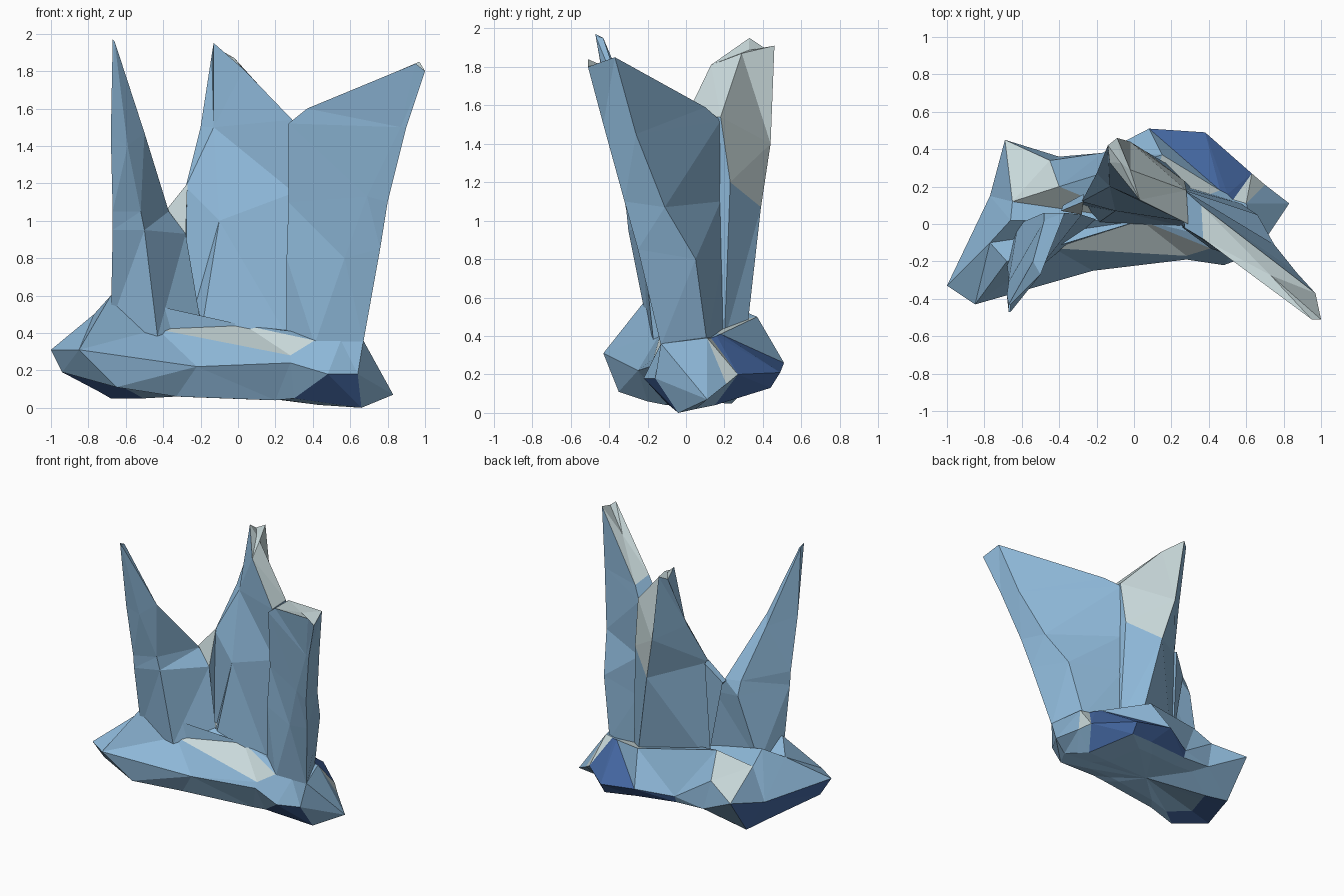
import bpy
import bmesh
from mathutils import Vector

default_cube = bpy.data.objects.get("Cube")
if default_cube:
    bpy.data.objects.remove(default_cube, do_unlink=True)


def make_material(name, colour):
    material = bpy.data.materials.new(name)
    material.use_nodes = True
    material.diffuse_color = (*colour, 1)
    shader = material.node_tree.nodes["Principled BSDF"]
    shader.inputs["Base Color"].default_value = (*colour, 1)
    shader.inputs["Roughness"].default_value = 0.8
    return material


MATERIALS = [
    make_material("ice_blue", (0.27, 0.48, 0.69)),
    make_material("pale_frost", (0.58, 0.69, 0.70)),
    make_material("deep_blue", (0.06, 0.14, 0.37)),
]
BLUE, FROST, DEEP = range(len(MATERIALS))


def add_fan(bm, loop, colour, paint):
    """Close a loop with triangles around its middle; paint maps segments to materials."""
    hub = bm.verts.new(sum((v.co for v in loop), Vector()) / len(loop))
    for seg, corner in enumerate(loop):
        face = bm.faces.new((corner, loop[(seg + 1) % len(loop)], hub))
        face.material_index = paint.get(seg, colour)


def loft_rock(name, rings, bottom=None, top=BLUE, side_paint=None, top_paint=None):
    """Skin a stack of rings into a faceted rock; the bottom stays open unless coloured.

    side_paint maps (level, segment) to a material, top_paint maps a segment."""
    side_paint = side_paint or {}
    bm = bmesh.new()
    loops = [[bm.verts.new(point) for point in ring] for ring in rings]
    count = len(loops[0])

    # faceted sides
    for level, (lower, upper) in enumerate(zip(loops, loops[1:])):
        for seg in range(count):
            after = (seg + 1) % count
            face = bm.faces.new((lower[seg], lower[after], upper[after], upper[seg]))
            face.material_index = side_paint.get((level, seg), BLUE)

    # fan caps
    add_fan(bm, loops[-1], top, top_paint or {})
    if bottom is not None:
        add_fan(bm, loops[0], bottom, {})

    bmesh.ops.triangulate(bm, faces=bm.faces[:], quad_method='SHORT_EDGE')
    bmesh.ops.recalc_face_normals(bm, faces=bm.faces[:])
    mesh = bpy.data.meshes.new(name)
    bm.to_mesh(mesh)
    bm.free()
    for material in MATERIALS:
        mesh.materials.append(material)
    rock = bpy.data.objects.new(name, mesh)
    bpy.context.collection.objects.link(rock)
    return rock


# Crescent base: sole, underside, widest outline, upper rim
underside = [
    (-.94, -.28, .19), (-.65, -.35, .11), (-.33, -.2, .06), (.2, -.1, .04),
    (.3, -.1, .05), (.66, -.04, 0), (.7, .05, .02), (.62, .1, .03), (.55, .15, .04),
    (.38, .44, .13), (.18, .41, .15), (-.17, .36, .17), (-.4, .36, .18),
    (-.68, .24, .05), (-.75, .1, .09),
]
outline = [
    (-1, -.33, .31), (-.85, -.43, .31), (-.22, -.25, .22), (.28, -.19, .24),
    (.48, -.22, .18), (.64, -.16, .18), (.83, .11, .07), (.7, .21, .15), (.63, .27, .2),
    (.38, .49, .21), (.08, .51, .26), (-.17, .38, .22), (-.45, .34, .4),
    (-.69, .45, .33), (-.77, .15, .25),
]
rim = [
    (-.77, -.1, .5), (-.68, -.2, .6), (-.43, -.13, .42), (.28, -.17, .28),
    (.41, -.13, .36), (.55, -.13, .36), (.67, -.13, .36), (.6, .11, .39), (.53, .13, .39),
    (.5, .16, .4), (.46, .18, .41), (.15, .37, .5), (-.4, .2, .57),
    (-.65, .12, .48), (-.66, .02, .58),
]
sole_centre = Vector((-.1, .1, .05))
sole = [sole_centre.lerp(Vector(point), 0.7) for point in underside]
loft_rock(
    "base_rock", [sole, underside, outline, rim], bottom=BLUE,
    side_paint={(0, 13): DEEP, (0, 14): DEEP, (0, 0): DEEP,
                (1, 13): DEEP, (1, 14): DEEP, (1, 4): DEEP,
                (1, 8): DEEP, (1, 9): DEEP, (1, 10): DEEP,
                (2, 8): DEEP, (2, 9): DEEP, (2, 7): FROST, (2, 12): FROST},
    top_paint={2: FROST, 3: FROST, 10: FROST, 12: FROST},
)

# Slender spike: outer edge, front, inner edge, back
loft_rock("right_spike", [
    [(-.68, -.2, .45), (-.43, -.17, .38), (-.19, .02, .4), (-.62, .0, .45)],
    [(-.67, -.3, .95), (-.5, -.23, .95), (-.28, .05, .93), (-.48, .06, .95)],
    [(-.67, -.31, 1.05), (-.52, -.24, 1.05), (-.37, .06, 1.05), (-.48, .02, 1.05)],
    [(-.68, -.38, 1.45), (-.59, -.35, 1.4), (-.5, -.27, 1.47), (-.54, -.2, 1.4)],
    [(-.67, -.47, 1.97), (-.66, -.47, 1.96), (-.66, -.43, 1.95), (-.67, -.43, 1.95)],
])

# Small frosted web bridging the spike and the middle shard
loft_rock("frost_web", [
    [(-.39, .07, 1.05), (-.27, .12, 1.2), (-.28, .05, .92)],
    [(-.38, .1, 1.04), (-.27, .16, 1.18), (-.28, .11, .5)],
], bottom=FROST)

# Tall middle shard: front left, left edge, back, back right, front right
loft_rock("middle_shard", [
    [(-.2, 0, .38), (-.27, .1, .4), (.18, .32, .45), (.3, .2, .38), (.3, -.02, .32)],
    [(-.1, .07, 1), (-.28, .12, 1.18), (.06, .39, 1.07), (.27, .23, 1.2), (.3, .01, 1.15)],
    [(-.13, .2, 1.5), (-.2, .27, 1.5), (-.02, .44, 1.4), (.28, .18, 1.54), (.29, 0, 1.54)],
    [(-.13, .33, 1.95), (-.14, .42, 1.89), (-.09, .46, 1.91), (-.02, .29, 1.87),
     (.03, .13, 1.81)],
], top=FROST, side_paint={(1, 2): FROST, (2, 2): FROST, (2, 3): FROST})

# Leaning wall shard: front inner, front fold, front outer, back outer, back inner
loft_rock("left_shard", [
    [(.26, -.02, .3), (.41, -.13, .34), (.67, -.13, .35), (.57, .11, .36), (.28, .2, .38)],
    [(.26, -.02, .8), (.57, -.19, .8), (.76, -.25, .85), (.66, .05, .8), (.27, .19, .8)],
    [(.27, 0, 1.1), (.69, -.28, 1.13), (.8, -.32, 1.1), (.75, -.11, 1.07), (.27, .18, 1.1)],
    [(.27, -.02, 1.52), (.87, -.42, 1.5), (.9, -.43, 1.5), (.87, -.26, 1.45),
     (.27, .18, 1.52)],
    [(.37, -.08, 1.6), (.95, -.51, 1.84), (1, -.51, 1.8), (.97, -.37, 1.85),
     (.36, .1, 1.59)],
], top=FROST)
